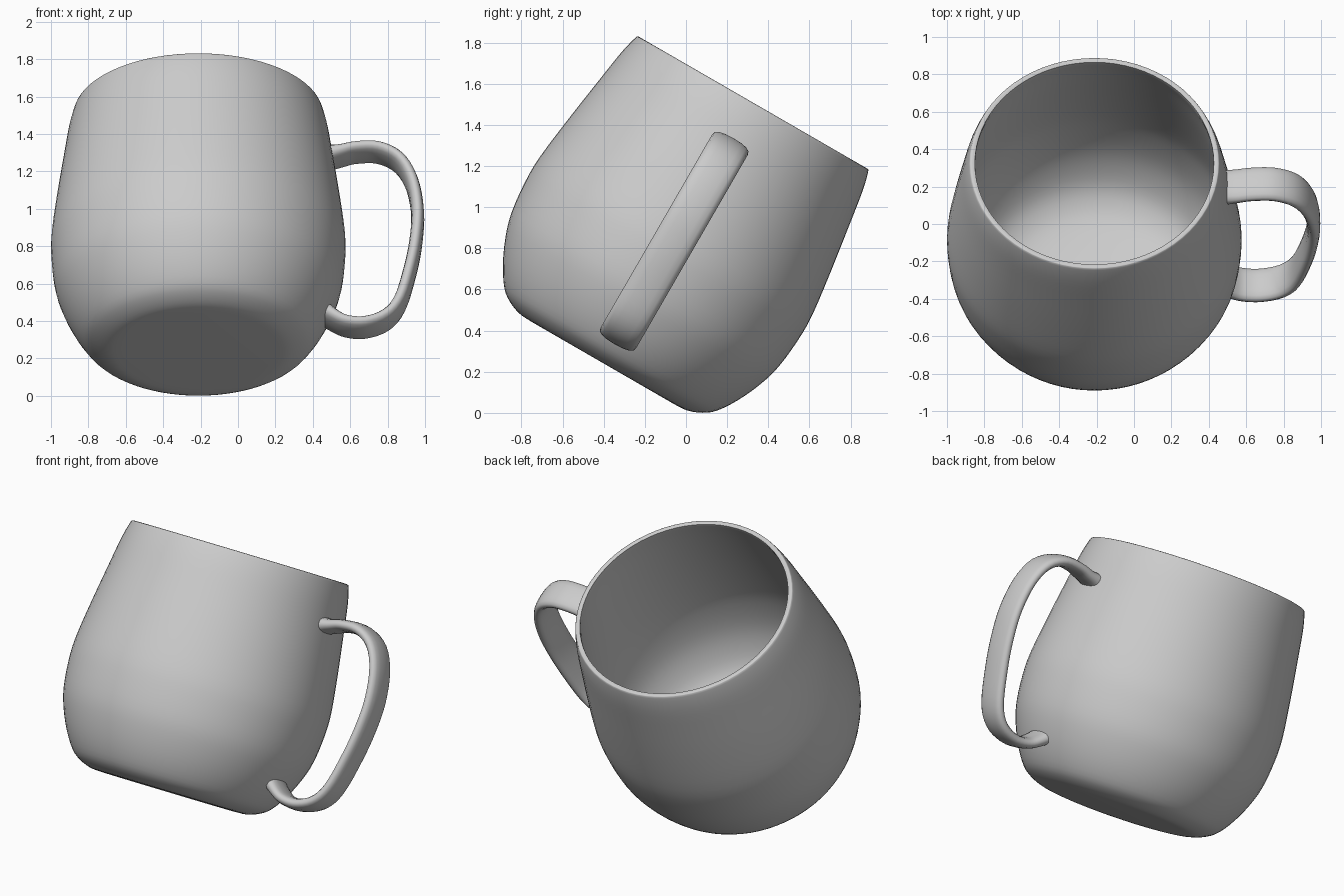
import bpy, bmesh, math
from mathutils import Vector, Matrix

if "Cube" in bpy.data.objects:
    bpy.data.objects.remove(bpy.data.objects["Cube"])

TILT = Matrix.Rotation(math.radians(-30), 4, 'X')
PLACE = TILT @ Matrix.Translation((-0.212, -0.472, 0.0))   # leaning mug axis

clay = bpy.data.materials.new("grey_ceramic")
clay.diffuse_color = (0.6, 0.6, 0.6, 1)
clay.use_nodes = True
clay.node_tree.nodes["Principled BSDF"].inputs["Base Color"].default_value = clay.diffuse_color


def smooth_path(pts, n):
    """Catmull-Rom curve through 2D points."""
    p = [Vector(q) for q in pts]
    p = [2 * p[0] - p[1]] + p + [2 * p[-1] - p[-2]]
    out = []
    for i in range(1, len(p) - 2):
        a, b, c, d = p[i - 1:i + 3]
        for k in range(n):
            t = k / n
            out.append(0.5 * (2 * b + (c - a) * t + (2 * a - 5 * b + 4 * c - d) * t * t
                              + (3 * b - a - 3 * c + d) * t ** 3))
    return out + [p[-2]]


def loft(name, rings):
    """Skin a list of equal rings of 3D points, capping both ends."""
    bm = bmesh.new()
    loops = [[bm.verts.new(v) for v in ring] for ring in rings]
    for a, b in zip(loops, loops[1:]):
        n = len(a)
        for i in range(n):
            bm.faces.new((a[i], a[(i + 1) % n], b[(i + 1) % n], b[i]))
    bm.faces.new(loops[0])
    bm.faces.new(loops[-1])
    bmesh.ops.recalc_face_normals(bm, faces=bm.faces)
    me = bpy.data.meshes.new(name)
    bm.to_mesh(me)
    bm.free()
    me.materials.append(clay)
    ob = bpy.data.objects.new(name, me)
    bpy.context.collection.objects.link(ob)
    ob.matrix_world = PLACE
    bpy.ops.object.select_all(action='DESELECT')
    ob.select_set(True)
    bpy.context.view_layer.objects.active = ob
    bpy.ops.object.shade_smooth_by_angle(angle=math.radians(50))
    return ob


# Cup: (radius, height) up the outside, over the thin rim, down the inside
outer = [(0.40, 0.008), (0.47, 0.013), (0.54, 0.04), (0.597, 0.085), (0.66, 0.18),
         (0.715, 0.3), (0.75, 0.42), (0.767, 0.58), (0.766, 0.72), (0.738, 0.95),
         (0.703, 1.19), (0.677, 1.36), (0.654, 1.455)]
rim = [(0.645, 1.468), (0.632, 1.468), (0.623, 1.455)]
inner = [(0.639, 1.36), (0.663, 1.19), (0.698, 0.95), (0.726, 0.72), (0.727, 0.58),
         (0.705, 0.42), (0.665, 0.3), (0.60, 0.19), (0.52, 0.125), (0.42, 0.088),
         (0.25, 0.068), (0.08, 0.064)]
profile = smooth_path(outer + rim + inner, 3)
SEG = 72
WIDE = 1.024                                        # cup is slightly oval
cup = loft("cup", [[(WIDE * r * math.cos(2 * math.pi * i / SEG),
                     r * math.sin(2 * math.pi * i / SEG), z)
                    for i in range(SEG)] for r, z in profile])

# Handle: flat rounded ribbon swept along a loop beside the cup (x, height)
grip = [(0.49, 1.20), (0.55, 1.212), (0.63, 1.232), (0.75, 1.232), (0.86, 1.17), (0.93, 1.04),
        (0.96, 0.86), (0.951, 0.68), (0.92, 0.50), (0.865, 0.30), (0.79, 0.198),
        (0.68, 0.153), (0.58, 0.16), (0.51, 0.198), (0.44, 0.255)]
path = smooth_path([(x + 0.212, z) for x, z in grip], 4)
rings = []
for i, p in enumerate(path):
    t = (path[min(i + 1, len(path) - 1)] - path[max(i - 1, 0)]).normalized()
    side = Vector((-t.y, t.x))
    end = min(i, len(path) - 1 - i) / 8
    flare = 1 + 0.4 * max(0, 1 - end) ** 2         # thicker where it joins the cup
    ring = []
    for k in range(16):
        a = 2 * math.pi * k / 16
        c, s = math.cos(a), math.sin(a)
        w = 0.1 * math.copysign(abs(c) ** 0.8, c)
        h = 0.035 * flare * math.copysign(abs(s) ** 0.8, s)
        ring.append((p.x + side.x * h, w + 0.005, p.y + side.y * h))
    rings.append(ring)
loft("handle", rings)
